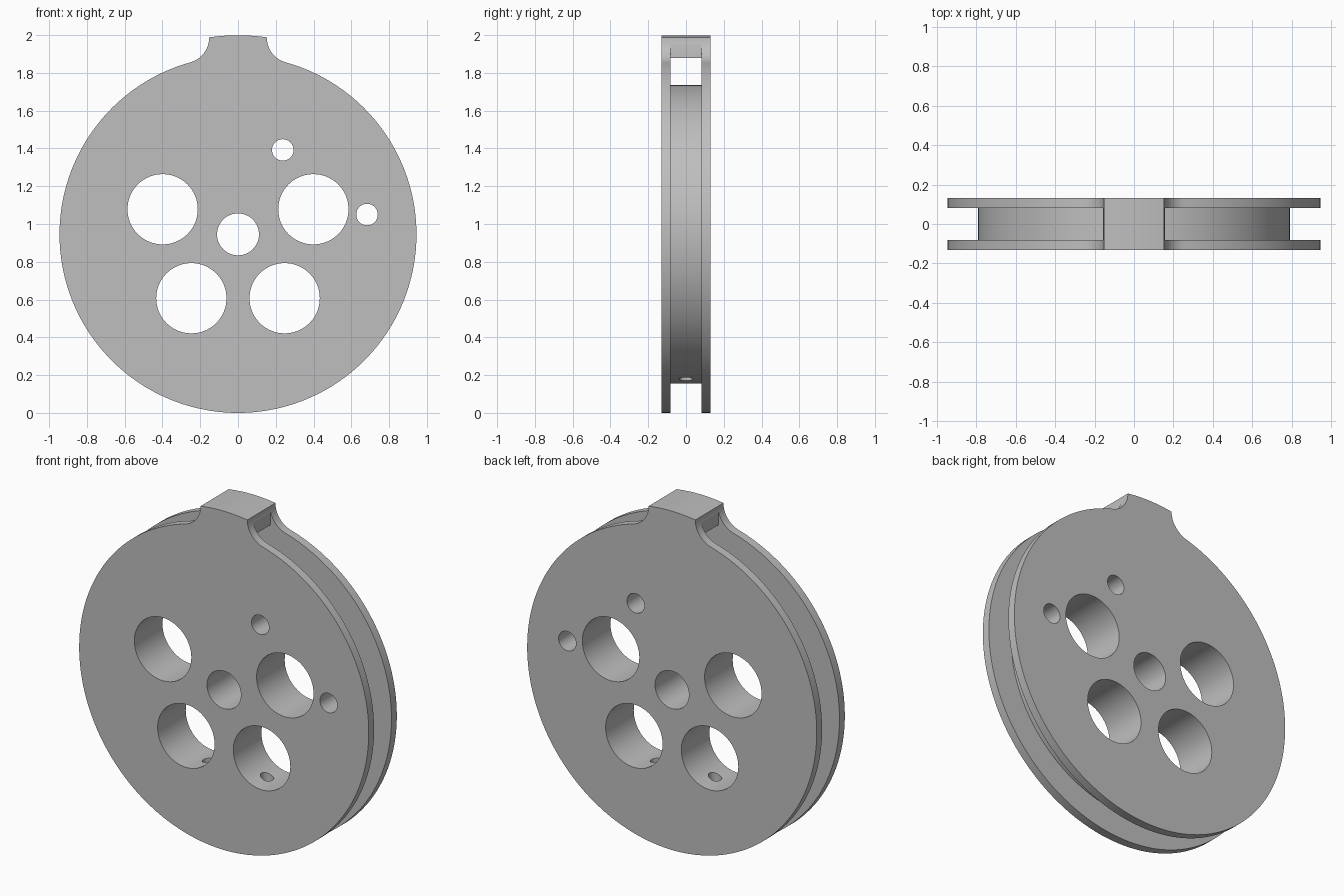
import bpy, bmesh, math

if "Cube" in bpy.data.objects:
    bpy.data.objects.remove(bpy.data.objects["Cube"])

CZ = 0.945            # wheel axis height
R, HUB = 0.945, 0.79  # flange and groove-floor radii
HALF, GROOVE = 0.131, 0.081


def arc(cx, cz, r, a0, a1, n):
    return [(cx + r * math.cos(a0 + (a1 - a0) * i / n),
             cz + r * math.sin(a0 + (a1 - a0) * i / n)) for i in range(n + 1)]


def circle(cx, cz, r, n):
    return arc(cx, cz, r, 0, 2 * math.pi, n)[:-1]


def prism(name, pts, half):
    """Extrude an x/z outline (relative to the axis) along y."""
    bm = bmesh.new()
    face = bm.faces.new([bm.verts.new((x, -half, z + CZ)) for x, z in pts])
    out = bmesh.ops.extrude_face_region(bm, geom=[face])
    verts = [v for v in out["geom"] if isinstance(v, bmesh.types.BMVert)]
    bmesh.ops.translate(bm, verts=verts, vec=(0, 2 * half, 0))
    bmesh.ops.recalc_face_normals(bm, faces=bm.faces[:])
    mesh = bpy.data.meshes.new(name)
    bm.to_mesh(mesh)
    bm.free()
    ob = bpy.data.objects.new(name, mesh)
    bpy.context.collection.objects.link(ob)
    return ob


def cut(target, cutter):
    mod = target.modifiers.new("cut", 'BOOLEAN')
    mod.operation, mod.solver, mod.object = 'DIFFERENCE', 'EXACT', cutter
    bpy.context.view_layer.objects.active = target
    bpy.ops.object.modifier_apply(modifier=mod.name)
    bpy.data.objects.remove(cutter)


# Flange outline: round wheel blending through fillets into a top tab
fx, fz = 0.29, 1.043
fr = math.hypot(fx, fz) - R
a = math.atan2(fz, fx)
b = math.atan2(fz, fx - fr)
right = arc(fx, fz, fr, a + math.pi, math.pi, 16)
outline = arc(0, 0, R, math.pi - a, 2 * math.pi + a, 160)
outline += right[1:]
outline += arc(0, 0, math.hypot(fx - fr, fz), b, math.pi - b, 10)[1:-1]
outline += [(-x, z) for x, z in reversed(right)][:-1]
wheel = prism("grooved_wheel", outline, HALF)

# Rim groove, leaving the hub and the bridge block inside the tab
groove = prism("groove_cutter", circle(0, 0, 1.25, 96), GROOVE)
cut(groove, prism("hub_core", circle(0, 0, HUB, 160), 0.2))
c = math.acos(0.157 / 0.948)
block = arc(0, 0, 0.948, math.pi - c, c, 10) + [(0.157, 1.4), (-0.157, 1.4)]
cut(groove, prism("bridge_core", block, 0.2))
cut(wheel, groove)

# Axle hole, four large holes, two small pin holes
holes = [(0, 0, 0.111, 48), (0.237, 0.447, 0.057, 32), (0.683, 0.105, 0.057, 32)]
for s in (-1, 1):
    holes += [(s * 0.399, 0.133, 0.186, 64), (s * 0.247, -0.338, 0.186, 64)]
for x, z, r, n in holes:
    cut(wheel, prism("hole_cutter", circle(x, z, r, n), 0.3))

# Narrow cord holes from the lower large holes down to the groove floor
for s in (-1, 1):
    bpy.ops.mesh.primitive_cylinder_add(vertices=24, radius=0.036, depth=0.6,
                                        location=(s * 0.19, 0, CZ - 0.69))
    cut(wheel, bpy.context.active_object)

# Finish
mat = bpy.data.materials.new("plain_grey")
mat.diffuse_color = (0.52, 0.52, 0.52, 1)
mat.use_nodes = True
mat.node_tree.nodes["Principled BSDF"].inputs["Base Color"].default_value = mat.diffuse_color
wheel.data.materials.clear()
wheel.data.materials.append(mat)
bpy.ops.object.select_all(action='DESELECT')
wheel.select_set(True)
bpy.context.view_layer.objects.active = wheel
bpy.ops.object.shade_smooth_by_angle(angle=math.radians(30))
